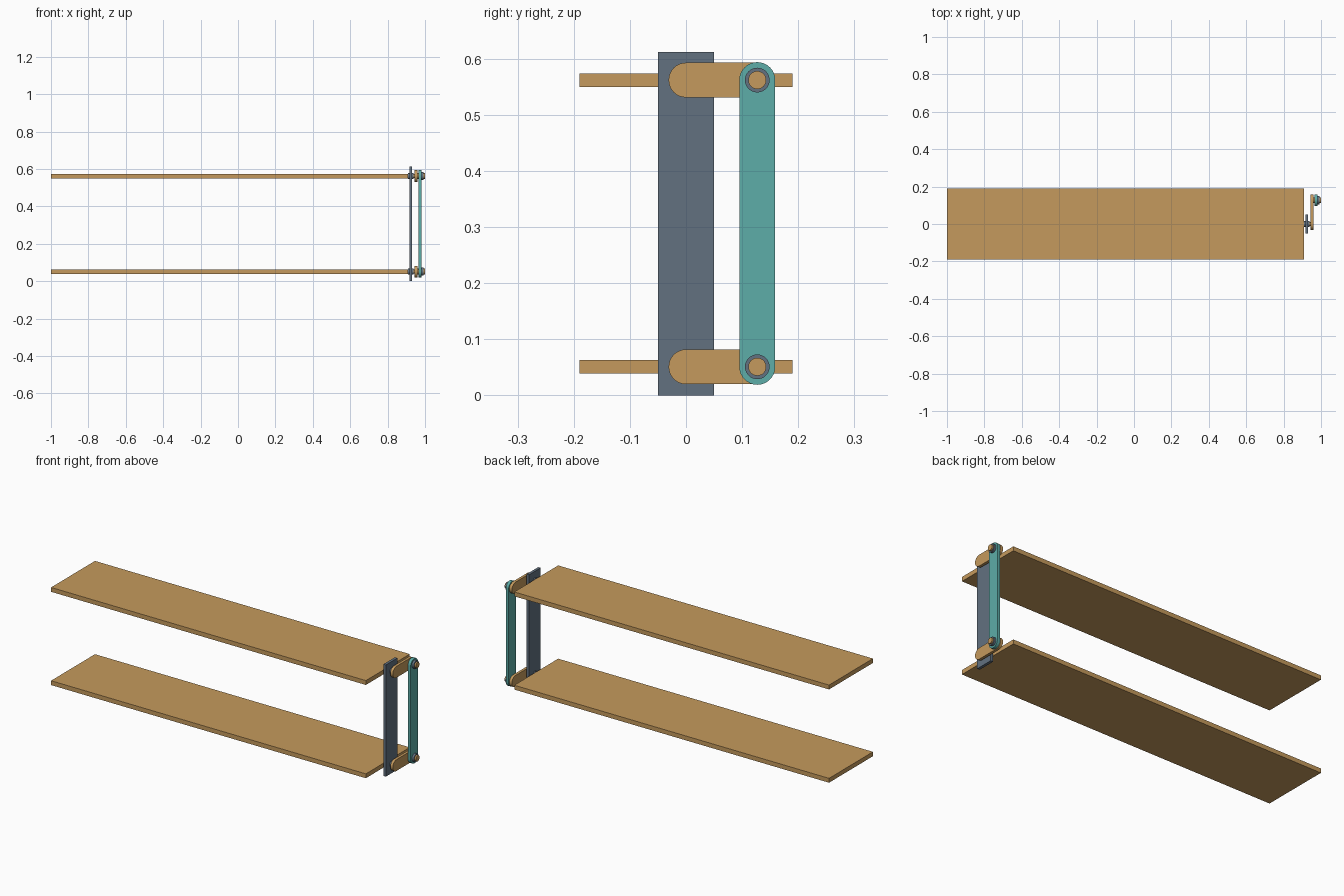
import bpy, bmesh, math
from mathutils import Matrix

if "Cube" in bpy.data.objects:
    bpy.data.objects.remove(bpy.data.objects["Cube"])


def material(name, rgb):
    m = bpy.data.materials.new(name)
    m.use_nodes = True
    m.diffuse_color = (*rgb, 1)
    m.node_tree.nodes["Principled BSDF"].inputs["Base Color"].default_value = (*rgb, 1)
    return m


wood = material("warm wood", (0.558, 0.323, 0.109))
slate = material("slate grey", (0.122, 0.165, 0.216))
teal = material("teal", (0.109, 0.418, 0.392))


def finish(name, bm, mat, smooth=False):
    bmesh.ops.recalc_face_normals(bm, faces=bm.faces)
    mesh = bpy.data.meshes.new(name)
    bm.to_mesh(mesh)
    bm.free()
    mesh.materials.append(mat)
    obj = bpy.data.objects.new(name, mesh)
    bpy.context.collection.objects.link(obj)
    if smooth:
        bpy.ops.object.select_all(action="DESELECT")
        obj.select_set(True)
        bpy.context.view_layer.objects.active = obj
        bpy.ops.object.shade_smooth_by_angle(angle=math.radians(30))
    return obj


def box(name, x0, x1, half_y, z0, z1, mat):
    bm = bmesh.new()
    bmesh.ops.create_cube(bm, size=1)
    bmesh.ops.scale(bm, vec=(x1 - x0, 2 * half_y, z1 - z0), verts=bm.verts)
    bmesh.ops.translate(bm, vec=((x0 + x1) / 2, 0, (z0 + z1) / 2), verts=bm.verts)
    return finish(name, bm, mat)


def rod(name, x0, x1, y, z, radius, mat):
    bm = bmesh.new()
    place = Matrix.Translation(((x0 + x1) / 2, y, z)) @ Matrix.Rotation(math.pi / 2, 4, "Y")
    bmesh.ops.create_cone(bm, cap_ends=True, segments=32, radius1=radius,
                          radius2=radius, depth=x1 - x0, matrix=place)
    return finish(name, bm, mat, True)


def rounded_bar(name, x0, x1, start, end, radius, mat, steps=16):
    """Bar with semicircular ends running between two (y, z) pivots."""
    bm = bmesh.new()
    heading = math.atan2(end[1] - start[1], end[0] - start[0])
    verts = []
    for (y, z), turn in ((end, -math.pi / 2), (start, math.pi / 2)):
        for i in range(steps + 1):
            a = heading + turn + math.pi * i / steps
            verts.append(bm.verts.new((x0, y + radius * math.cos(a), z + radius * math.sin(a))))
    face = bm.faces.new(verts)
    side = bmesh.ops.extrude_face_region(bm, geom=[face])
    moved = [g for g in side["geom"] if isinstance(g, bmesh.types.BMVert)]
    bmesh.ops.translate(bm, vec=(x1 - x0, 0, 0), verts=moved)
    return finish(name, bm, mat, True)


levels = {"lower": 0.051, "upper": 0.562}
pivot_y = 0.127

# Upright plate carrying both slats
box("upright_plate", 0.916, 0.931, 0.05, 0, 0.612, slate)

for level, z in levels.items():
    # Slat with its axle and crank arm
    box(level + "_slat", -1, 0.908, 0.19, z - 0.012, z + 0.012, wood)
    rod(level + "_axle", 0.9, 0.95, 0, z, 0.01, wood)
    rod(level + "_bushing", 0.91, 0.937, 0, z, 0.016, slate)
    rounded_bar(level + "_crank_arm", 0.945, 0.96, (0, z), (pivot_y, z), 0.031, wood)
    # Pivot pin with its washer
    rod(level + "_pivot_pin", 0.95, 1, pivot_y, z, 0.016, wood)
    rod(level + "_washer", 0.979, 0.992, pivot_y, z, 0.022, slate)

# Link joining the two crank arms
rounded_bar("connecting_link", 0.964, 0.98, (pivot_y, levels["lower"]),
            (pivot_y, levels["upper"]), 0.032, teal)
